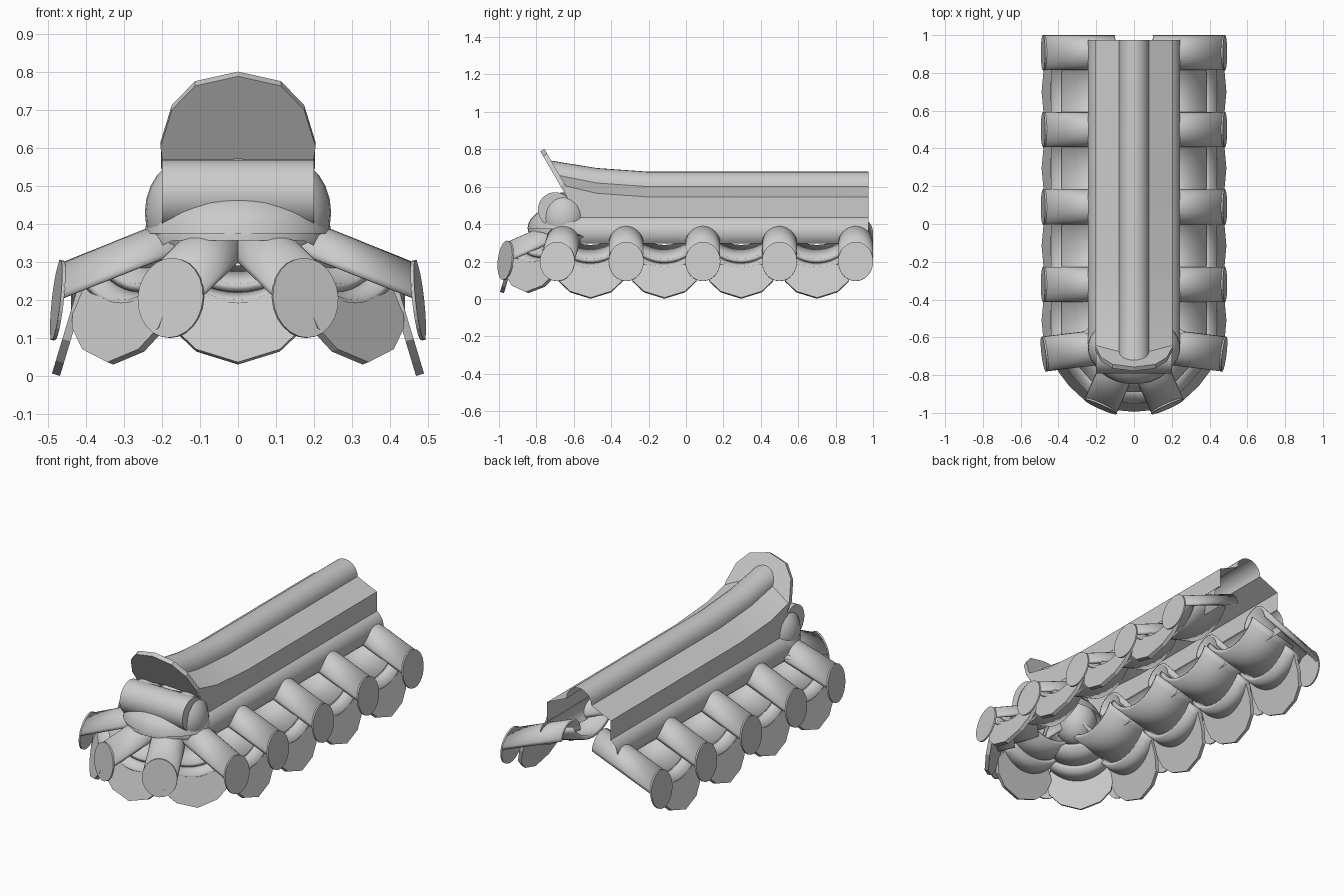
import bpy, bmesh
from math import sin, cos, pi, radians
from mathutils import Matrix, Vector

cube = bpy.data.objects.get("Cube")
if cube:
    bpy.data.objects.remove(cube, do_unlink=True)

clay = bpy.data.materials.new("grey clay")
clay.use_nodes = True
COLOUR = (0.6, 0.6, 0.6, 1)
clay.diffuse_color = COLOUR
clay.node_tree.nodes["Principled BSDF"].inputs["Base Color"].default_value = COLOUR


def finish(name, bm, thick=0, mirror=False, smooth=True):
    mesh = bpy.data.meshes.new(name)
    bm.to_mesh(mesh)
    bm.free()
    mesh.materials.append(clay)
    ob = bpy.data.objects.new(name, mesh)
    bpy.context.collection.objects.link(ob)
    if smooth:
        bpy.ops.object.select_all(action='DESELECT')
        ob.select_set(True)
        bpy.context.view_layer.objects.active = ob
        bpy.ops.object.shade_smooth_by_angle(angle=radians(32))
    if thick:
        mod = ob.modifiers.new("thickness", 'SOLIDIFY')
        mod.thickness, mod.offset = thick, 0
    if mirror:
        ob.modifiers.new("mirror", 'MIRROR')
    return ob


def loft(name, rows, place=None, **kw):
    """Skin a grid of matching cross-sections."""
    bm = bmesh.new()
    grid = [[bm.verts.new(p) for p in row] for row in rows]
    for a, b in zip(grid, grid[1:]):
        for i in range(len(a) - 1):
            bm.faces.new((a[i], a[i + 1], b[i + 1], b[i]))
    if place:
        bm.transform(place)
    return finish(name, bm, **kw)


def plate(name, points, place=None, **kw):
    bm = bmesh.new()
    bm.faces.new([bm.verts.new(p) for p in points])
    if place:
        bm.transform(place)
    return finish(name, bm, smooth=False, **kw)


def frame(x, y, degrees, dz=0):
    """Local x points outward, y along the eave."""
    return Matrix.Translation((x, y, dz)) @ Matrix.Rotation(radians(degrees), 4, 'Z')


def end_plane(z):
    return 0.477 - 0.11 * (z - 0.205)


def cover_tile(label, place):
    # half-round tile sloping down to an oval end disc
    rows = []
    for r in (0.1, 0.47):
        row = []
        for i in range(17):
            a = pi * i / 16
            z = 0.392 - 0.4 * r + 0.085 * sin(a)
            row.append((r if r < 0.4 else end_plane(z), -0.085 * cos(a), z))
        rows.append(row)
    loft("cover_tile_" + label, rows, place, thick=0.016, mirror=True)
    oval = []
    for i in range(24):
        a = 2 * pi * i / 24
        z = 0.2 + 0.105 * cos(a)
        oval.append((end_plane(z), 0.094 * sin(a), z))
    plate("cover_end_" + label, oval, place, thick=0.009, mirror=True)


def pan_tile(label, place, inner, spread=60, mirror=True):
    # two overlapping troughs and a pointed drip plate
    angles = [radians(spread * (i / 6 - 1)) for i in range(13)]

    def arc(r, z):
        return [(r, 0.22 * sin(a), z + 0.22 * (1 - cos(a))) for a in angles]

    for part, r0, r1, drop in (("upper", inner, 0.38, 0.305), ("lower", 0.33, 0.437, 0.278)):
        rows = [arc(r, drop - 0.27 * r) for r in (r0, r1)]
        loft(part + "_pan_" + label, rows, place, thick=0.022, mirror=mirror)
    edge = [(0.19, 0.17), (0.17, 0.095), (0.11, 0.038), (0, 0.004),
            (-0.11, 0.038), (-0.17, 0.095), (-0.19, 0.17)]
    outline = [(t, z) for _, t, z in arc(0, 0.16)] + edge
    plate("drip_plate_" + label, [(0.432 + 0.3 * (0.16 - z), t, z) for t, z in outline],
          place, thick=0.022, mirror=mirror)


# Eave tiles along both sides and around the front
for n, y in enumerate((0.907, 0.5, 0.09, -0.32)):
    cover_tile("side_%d" % n, frame(0, y, 0))
cover_tile("shoulder", frame(0, -0.63, -7))
cover_tile("front", frame(-0.018, -0.528, -66, 0.006))
for n, y in enumerate((0.7, 0.295, -0.115, -0.51)):
    pan_tile("side_%d" % n, frame(0, y, 0), 0.1)
pan_tile("corner", frame(-0.02, -0.53, -42, 0.03), 0.2, spread=44)
pan_tile("front", frame(0, -0.505, -90, 0.03), 0.2, spread=44, mirror=False)


# Ridge: round cap, sloping shoulders and upright walls, lifting at the front
def ridge_row(y, lift, slant=0):
    half = [(0.203, 0.43), (0.203, 0.545), (0.08, 0.6)]
    cap = [(0.08 * cos(pi * i / 12), 0.6 + 0.08 * sin(pi * i / 12)) for i in range(1, 12)]
    section = half + cap + [(-x, z) for x, z in reversed(half)]
    row = []
    for x, z in section:
        z += lift if z > 0.5 else 0
        row.append((x, y - slant * max(z - 0.54, 0), z))
    return row


loft("ridge", [ridge_row(0.975, 0), ridge_row(-0.2, 0), ridge_row(-0.48, 0.02),
               ridge_row(-0.61, 0.06, 0.58)])

# Rounded base band running around the front, its lower edge rising there
path = [(Vector((0.2, 0.975)), Vector((1, 0)))]
for i in range(25):
    a = -pi * i / 24
    path.append((Vector((0.2 * cos(a), -0.6 + 0.2 * sin(a))), Vector((cos(a), sin(a)))))
path.append((Vector((-0.2, 0.975)), Vector((-1, 0))))
rows = []
for p, d in path:
    low = -46 + 44 * min(1, -1.4 * d.y)
    row = []
    for i in range(11):
        a = radians(60 + (low - 60) * i / 10)
        row.append((*(p + d * (0.088 * cos(a) - 0.043)), 0.36 + 0.088 * sin(a)))
    rows.append(row)
loft("base_band", rows)

# Front dome above the band
rows = []
for j in range(7):
    e = pi / 2 * j / 7
    rows.append([(0.247 * cos(e) * cos(2 * pi * i / 32),
                  -0.635 + 0.213 * cos(e) * sin(2 * pi * i / 32), 0.375 + 0.13 * sin(e))
                 for i in range(33)])
loft("front_dome", rows)

# Cross roll with rounded lumps at its ends
bm = bmesh.new()
turn = Matrix.Translation((0, -0.7, 0.478)) @ Matrix.Rotation(pi / 2, 4, 'Y')
bmesh.ops.create_cone(bm, cap_ends=True, segments=32, radius1=0.092, radius2=0.092,
                      depth=0.4, matrix=turn)
finish("cross_roll", bm)
bm = bmesh.new()
lump = Matrix.Translation((0.135, -0.655, 0.43)) @ Matrix.Diagonal((0.11, 0.12, 0.14, 1))
bmesh.ops.create_uvsphere(bm, u_segments=24, v_segments=12, radius=1, matrix=lump)
finish("roll_end", bm, mirror=True)

# Leaning end plate closing the ridge
side = [(0.195, 0.55), (0.204, 0.61), (0.174, 0.707), (0.113, 0.77)]
outline = side + [(0, 0.795)] + [(-x, z) for x, z in reversed(side)]
outline += [(-0.1, 0.57), (0, 0.578), (0.1, 0.57)]
plate("end_plate", [(x, -0.62 - 0.58 * (z - 0.54), z) for x, z in outline], thick=0.025)
